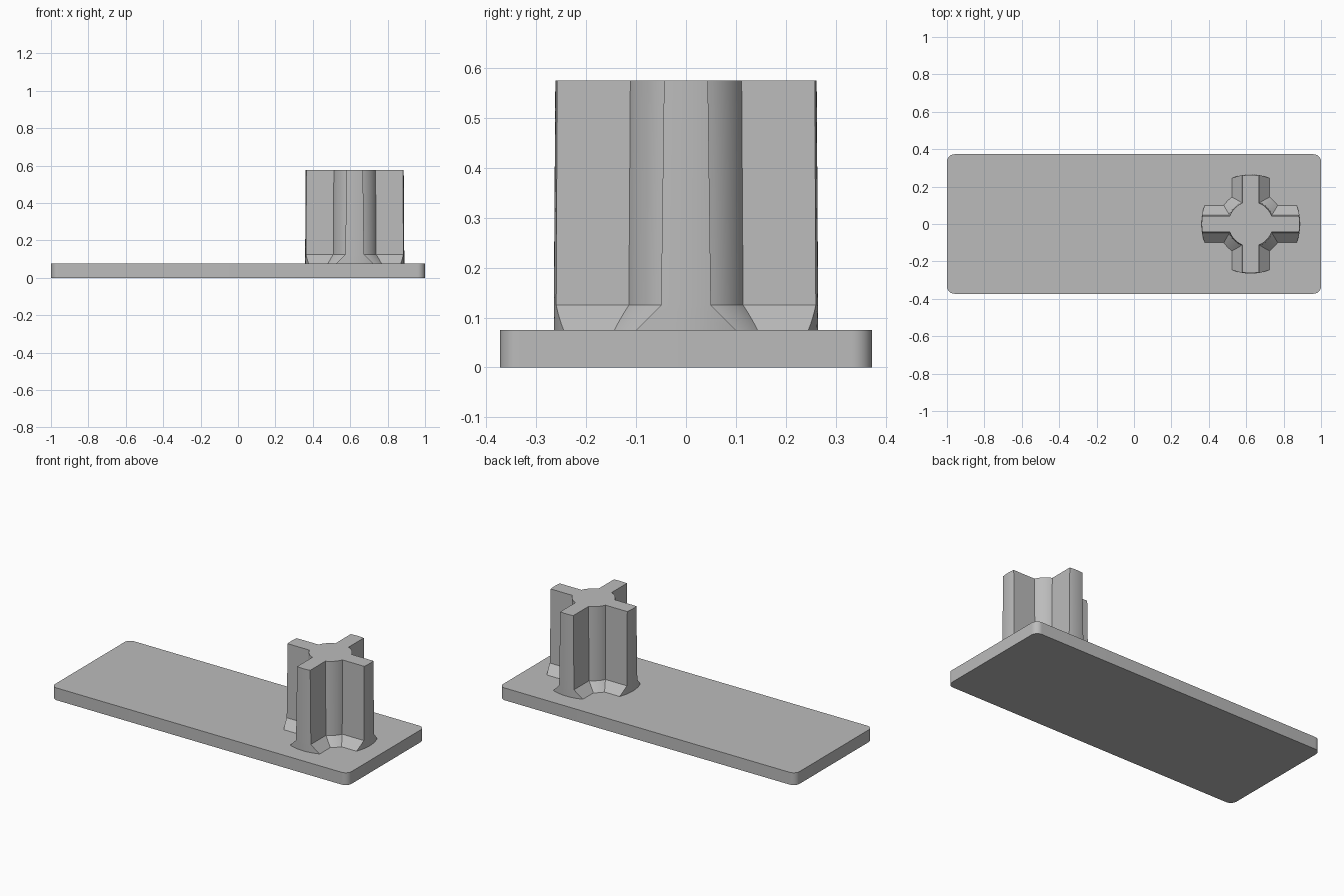
import bpy
import bmesh
from math import asin, cos, sin, pi, radians, sqrt

cube = bpy.data.objects.get("Cube")
if cube:
    bpy.data.objects.remove(cube, do_unlink=True)

grey = bpy.data.materials.new("plain grey")
grey.use_nodes = True
colour = (0.5, 0.5, 0.5, 1)
grey.diffuse_color = colour
grey.node_tree.nodes["Principled BSDF"].inputs["Base Color"].default_value = colour


def finish(name, bm):
    """Turn a bmesh into a grey object with smooth curves and sharp edges."""
    bmesh.ops.recalc_face_normals(bm, faces=bm.faces)
    mesh = bpy.data.meshes.new(name)
    bm.to_mesh(mesh)
    bm.free()
    mesh.materials.append(grey)
    obj = bpy.data.objects.new(name, mesh)
    bpy.context.collection.objects.link(obj)
    bpy.ops.object.select_all(action='DESELECT')
    obj.select_set(True)
    bpy.context.view_layer.objects.active = obj
    bpy.ops.object.shade_smooth_by_angle(angle=radians(20))
    return obj


def loft(name, rings):
    """Join rings of equal length and cap both ends."""
    bm = bmesh.new()
    loops = [[bm.verts.new(p) for p in ring] for ring in rings]
    for low, high in zip(loops, loops[1:]):
        for i in range(len(low)):
            j = (i + 1) % len(low)
            bm.faces.new((low[i], low[j], high[j], high[i]))
    bm.faces.new(loops[0][::-1])
    bm.faces.new(loops[-1])
    return finish(name, bm)


def arc(cx, cy, r, start, end, z, steps=10):
    return [(cx + r * cos(start + (end - start) * i / steps),
             cy + r * sin(start + (end - start) * i / steps), z)
            for i in range(steps + 1)]


def plate_ring(z, hx=1.0, hy=0.373, r=0.04):
    ring = []
    for k, (sx, sy) in enumerate(((1, 1), (-1, 1), (-1, -1), (1, -1))):
        ring += arc(sx * (hx - r), sy * (hy - r), r, k * pi / 2, (k + 1) * pi / 2, z)
    return ring


def cross_ring(half_width, core, outer, z, cx=0.624):
    """Four arms with rounded ends, joined by a round core."""
    tip, root = asin(half_width / outer), asin(half_width / core)
    ring = []
    for k in range(4):
        a = k * pi / 2
        ring += arc(cx, 0, outer, a - tip, a + tip, z)
        ring += arc(cx, 0, core, a + root, a + pi / 2 - root, z)
    return ring


# Rounded base plate
loft("base_plate", [plate_ring(0), plate_ring(0.075)])

# Cross post: flared foot, then a slightly tapered shaft
foot = [cross_ring(0.1 - 0.05 * t, 0.175 - 0.05 * t, 0.265, 0.075 + 0.05 * t)
        for t in (0, 0.25, 0.5, 0.75, 1)]
loft("cross_post", foot + [cross_ring(0.044, 0.12, 0.262, 0.575)])
